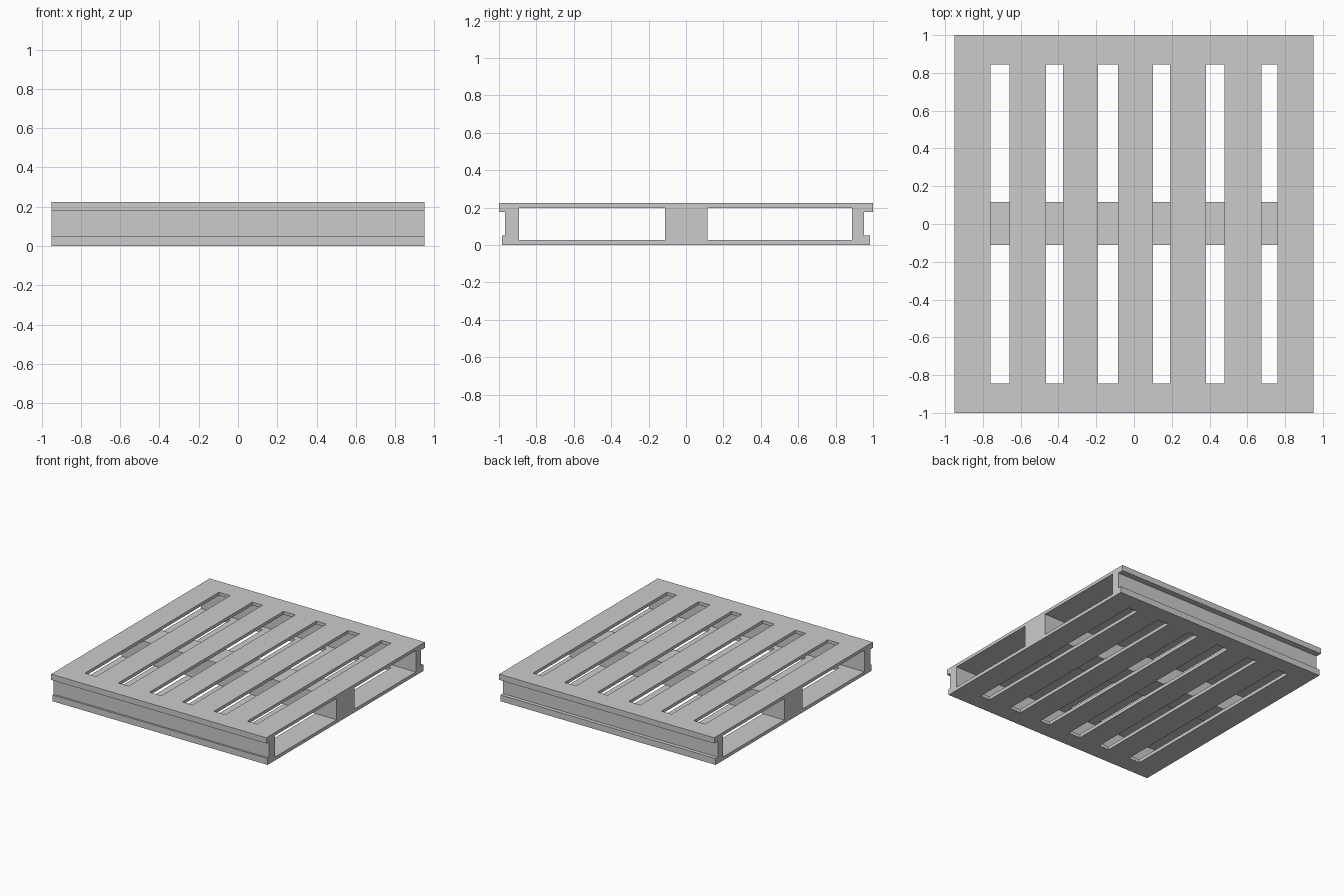
import bpy, bmesh

if "Cube" in bpy.data.objects:
    bpy.data.objects.remove(bpy.data.objects["Cube"])

HALF_X = 0.95
SLOTS = [(-0.76, -0.66), (-0.465, -0.375), (-0.19, -0.085),
         (0.10, 0.19), (0.38, 0.48), (0.675, 0.76)]
SLOT_Y = 0.845


def finish(name, bm):
    bmesh.ops.recalc_face_normals(bm, faces=bm.faces)
    mesh = bpy.data.meshes.new(name)
    bm.to_mesh(mesh)
    bm.free()
    obj = bpy.data.objects.new(name, mesh)
    bpy.context.collection.objects.link(obj)
    return obj


def extrude(bm, faces, vec):
    res = bmesh.ops.extrude_face_region(bm, geom=faces)
    verts = [g for g in res["geom"] if isinstance(g, bmesh.types.BMVert)]
    bmesh.ops.translate(bm, verts=verts, vec=vec)


def slotted_deck(name, y0, y1, z0, z1):
    """Flat board with a row of long slots cut through it."""
    bm = bmesh.new()
    xs = [-HALF_X] + [x for s in SLOTS for x in s] + [HALF_X]
    ys = [y0, -SLOT_Y, SLOT_Y, y1]
    grid = [[bm.verts.new((x, y, z0)) for y in ys] for x in xs]
    for i in range(len(xs) - 1):
        for j in range(3):
            if i % 2 == 1 and j == 1:
                continue
            bm.faces.new((grid[i][j], grid[i + 1][j],
                          grid[i + 1][j + 1], grid[i][j + 1]))
    extrude(bm, bm.faces[:], (0, 0, z1 - z0))
    return finish(name, bm)


def beam(name, profile):
    """(y, z) cross-section swept across the full width."""
    bm = bmesh.new()
    face = bm.faces.new([bm.verts.new((-HALF_X, y, z)) for y, z in profile])
    extrude(bm, [face], (2 * HALF_X, 0, 0))
    return finish(name, bm)


# Top and bottom decks, stopping at the end beams' inner lines
slotted_deck("top_deck", -0.893, 0.888, 0.198, 0.223)
slotted_deck("bottom_deck", -0.893, 0.888, 0.0, 0.027)

# Channel-shaped end beams with overhanging upper and lower lips
for name, s, inner, web in (("front_beam", -1, 0.893, 0.968),
                            ("back_beam", 1, 0.888, 0.953)):
    profile = [(inner, 0), (0.983, 0), (0.983, 0.05), (web, 0.05),
               (web, 0.177), (1.0, 0.177), (1.0, 0.223), (inner, 0.223)]
    beam(name, [(s * y, z) for y, z in profile])

# Solid middle support between the decks
beam("middle_beam", [(-0.111, 0.027), (0.116, 0.027),
                     (0.116, 0.198), (-0.111, 0.198)])
